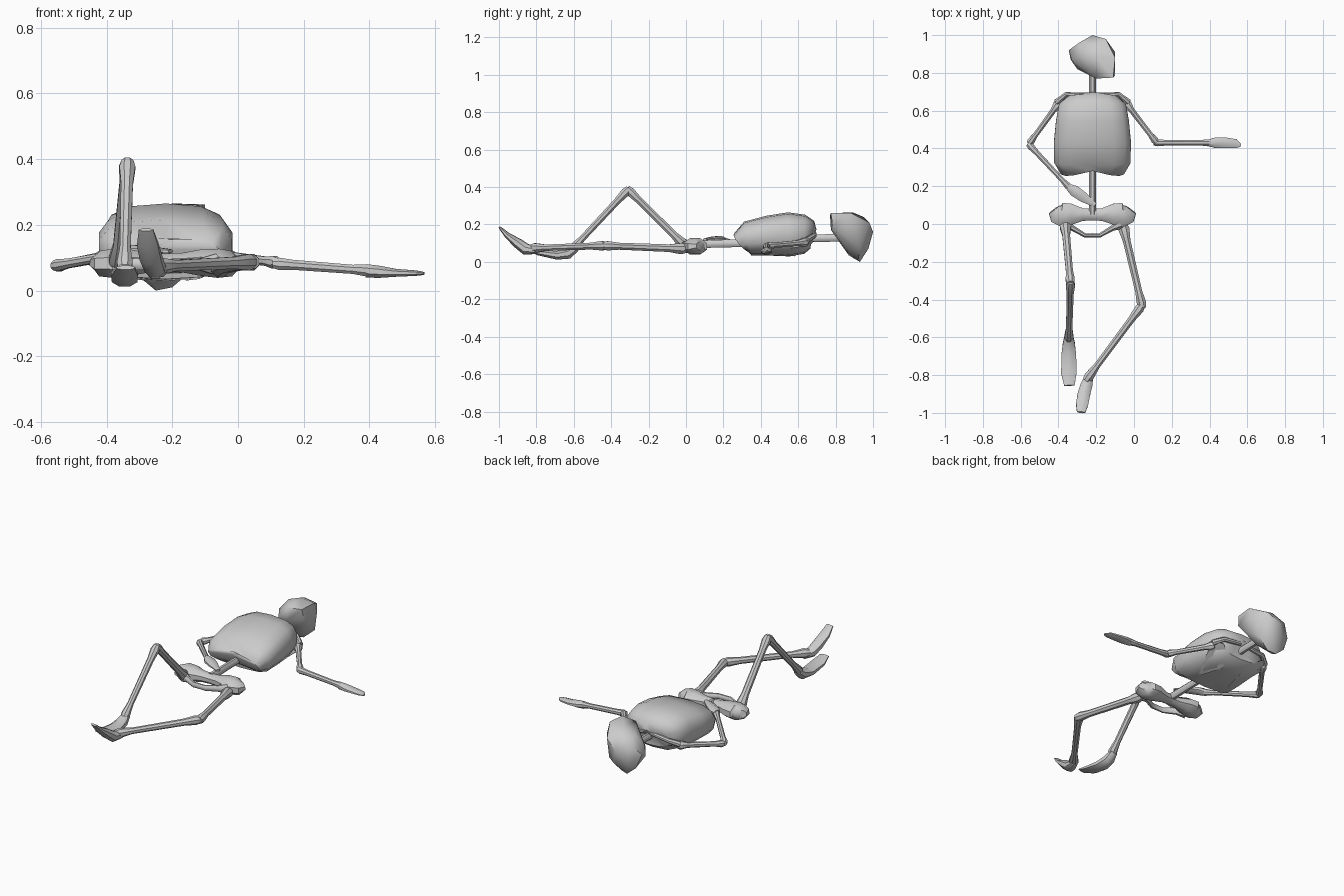
import bpy, bmesh, math
from mathutils import Vector

CX = -0.22  # body centre line


def finish(name, bm, angle=42):
    bmesh.ops.recalc_face_normals(bm, faces=bm.faces)
    me = bpy.data.meshes.new(name)
    bm.to_mesh(me)
    bm.free()
    for p in me.polygons:
        p.use_smooth = True
    me.set_sharp_from_angle(angle=math.radians(angle))
    ob = bpy.data.objects.new(name, me)
    bpy.context.collection.objects.link(ob)
    return ob


def loft(name, stations, up=(0, 0, 1), n=8, power=1.0, bend=None):
    """Stations: (x, y, z, half width, half height), swept along the path."""
    bm = bmesh.new()
    pts = [Vector(s[:3]) for s in stations]
    rings = []
    for i, s in enumerate(stations):
        t = (pts[min(i + 1, len(pts) - 1)] - pts[max(i - 1, 0)]).normalized()
        side = t.cross(Vector(up)).normalized()
        high = side.cross(t).normalized()
        ring = []
        for k in range(n):
            a = 2 * math.pi * (k + 0.5) / n
            c, d = math.cos(a), math.sin(a)
            c = math.copysign(abs(c) ** power, c)
            d = math.copysign(abs(d) ** power, d)
            v = pts[i] + side * c * s[3] + high * d * s[4]
            if bend:
                v = bend(i, v)
            ring.append(bm.verts.new(v))
        rings.append(ring)
    for a, b in zip(rings, rings[1:]):
        for k in range(n):
            bm.faces.new((a[k], a[(k + 1) % n], b[(k + 1) % n], b[k]))
    for r in (rings[0], rings[-1]):
        f = bm.faces.new(r)
        bmesh.ops.poke(bm, faces=[f])
    return finish(name, bm)


def hull(name, points):
    bm = bmesh.new()
    for p in points:
        bm.verts.new(p)
    bmesh.ops.convex_hull(bm, input=bm.verts)
    return finish(name, bm)


def bone(name, a, b, ra, rm, rb, n=8):
    """Tapered limb bone: thick ends, thin shaft."""
    a, b = Vector(a), Vector(b)
    prof = [(0, ra * .75), (.06, ra), (.2, rm * 1.1), (.8, rm), (.94, rb), (1, rb * .75)]
    up = (1, 0, 0) if abs((b - a).normalized().z) > .6 else (0, 0, 1)
    return loft(name, [(*a.lerp(b, t), r, r) for t, r in prof], up, n)


# Head, turned slightly to one side
hull("head", [
    (-.21, .775, .17), (-.20, .77, .25), (-.11, .775, .26), (-.10, .785, .19),
    (-.10, .88, .262), (-.10, .91, .20), (-.20, .89, .265), (-.15, .98, .21),
    (-.22, 1.0, .16), (-.21, .95, .24), (-.29, .96, .20), (-.28, .89, .235),
    (-.345, .92, .14), (-.335, .87, .11), (-.33, .87, .17), (-.30, .82, .14),
    (-.31, .93, .05), (-.28, .965, .07), (-.19, .975, .07), (-.13, .93, .07),
    (-.25, .93, 0), (-.20, .92, .01), (-.27, .87, .035), (-.17, .86, .06),
    (-.12, .83, .13), (-.24, .82, .12)])

# Neck and spine
loft("neck", [(CX, .64, .125, .019, .022), (CX, .86, .13, .019, .022)])
loft("spine", [(CX, .05, .095, .02, .024), (CX, .2, .098, .019, .022),
               (CX, .37, .10, .019, .022)])


# Ribcage with arched lower edge
def arch(i, v):
    k = 1 - min(1, abs(v.x - CX) / .17)
    if i <= 1:
        v.y += .045 * k
    return v


loft("ribcage", [
    (CX, .31, .11, .13, .05), (CX, .275, .105, .17, .066),
    (CX, .33, .125, .206, .092), (CX, .44, .14, .207, .107),
    (CX, .55, .147, .196, .118), (CX, .635, .148, .18, .104),
    (CX, .675, .145, .13, .075), (CX, .68, .142, .06, .035)],
    n=14, power=.72, bend=arch)

for s, side in ((-1, "right"), (1, "left")):
    # Shoulder blade and collar bone
    hull(side + "_shoulder_blade", [(CX + s * x, y, z) for x, y, z in (
        (.19, .66, .12), (.19, .62, .085), (.07, .64, .07), (.06, .58, .03),
        (.10, .43, .035), (.13, .43, .05), (.16, .55, .06), (.14, .685, .11))])
    loft(side + "_collar_bone", [(CX + s * .02, .685, .155, .012, .012),
                                 (CX + s * .14, .685, .14, .014, .014),
                                 (CX + s * .19, .645, .115, .018, .018)])
    # Hip wing
    loft(side + "_hip_wing", [
        (CX, .05, .085, .034, .03), (CX + s * .05, .05, .085, .036, .032),
        (CX + s * .11, .052, .085, .06, .044), (CX + s * .16, .048, .083, .069, .048),
        (CX + s * .19, .055, .082, .056, .042), (CX + s * .205, .075, .085, .035, .024)])
    # Pubic arch and hip socket
    loft(side + "_pubic_arch", [
        (CX + s * .15, .0, .08, .03, .035), (CX + s * .105, -.022, .08, .016, .02),
        (CX + s * .04, -.06, .08, .012, .017), (CX, -.06, .08, .012, .016)])

# Arms
bone("right_upper_arm", (-.395, .645, .105), (-.555, .425, .075), .026, .015, .021)
bone("right_forearm", (-.56, .425, .075), (-.335, .185, .115), .02, .014, .02)
bone("left_upper_arm", (-.045, .645, .105), (.12, .43, .085), .026, .015, .021)
bone("left_forearm", (.105, .43, .083), (.41, .43, .06), .02, .015, .02)

# Hands
loft("right_hand", [(-.345, .195, .115, .02, .022), (-.315, .175, .12, .032, .02),
                    (-.265, .14, .122, .029, .013), (-.205, .10, .12, .013, .006)])
loft("left_hand", [(.39, .43, .06, .018, .022), (.43, .43, .057, .03, .02),
                   (.48, .43, .054, .031, .013), (.54, .425, .053, .026, .009),
                   (.565, .415, .052, .008, .005)])

# Legs
bone("right_thigh", (-.365, .005, .075), (-.336, -.315, .392), .032, .02, .026)
bone("right_shin", (-.336, -.305, .392), (-.345, -.615, .06), .026, .018, .026)
bone("left_thigh", (-.06, .0, .07), (.046, -.445, .087), .032, .02, .027)
bone("left_shin", (.046, -.425, .087), (-.255, -.83, .073), .027, .018, .028)

# Feet
loft("right_foot", [(-.345, -.585, .075, .022, .02), (-.345, -.63, .045, .034, .032),
                    (-.345, -.69, .035, .042, .025), (-.345, -.79, .05, .044, .016),
                    (-.342, -.855, .07, .03, .007)])
loft("left_foot", [(-.235, -.80, .06, .022, .02), (-.252, -.855, .067, .034, .032),
                   (-.265, -.90, .10, .036, .028), (-.275, -.955, .142, .035, .016),
                   (-.28, -.997, .185, .024, .006)])
